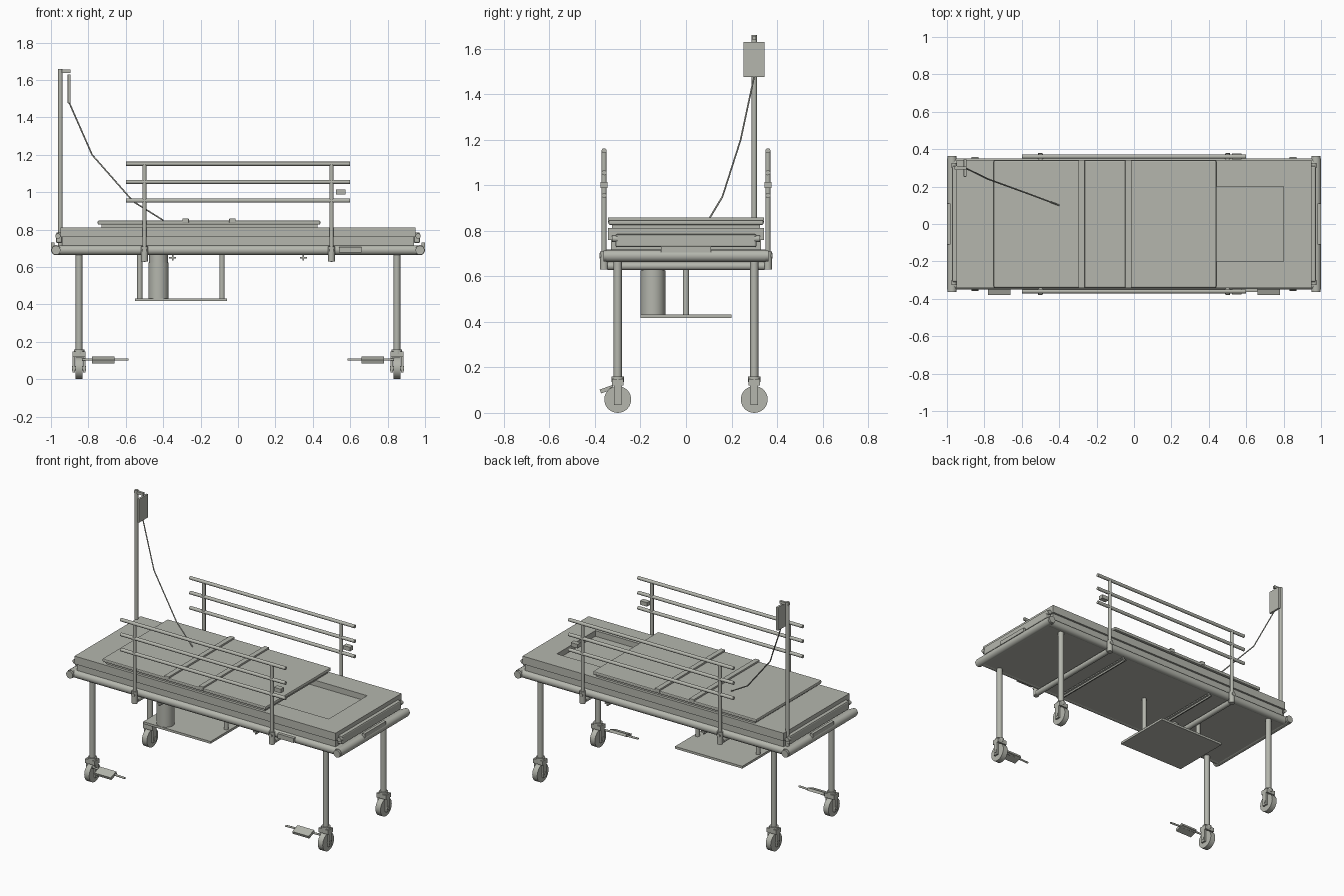
import bpy, bmesh, math
from mathutils import Vector

cube = bpy.data.objects.get("Cube")
if cube:
    bpy.data.objects.remove(cube)

grey = bpy.data.materials.new("warm_grey")
grey.use_nodes = True
COLOUR = (0.46, 0.47, 0.42, 1)
grey.diffuse_color = COLOUR
grey.node_tree.nodes["Principled BSDF"].inputs["Base Color"].default_value = COLOUR


def finish(name, bm, smooth=False, bevel=0):
    mesh = bpy.data.meshes.new(name)
    bm.to_mesh(mesh)
    bm.free()
    mesh.materials.append(grey)
    ob = bpy.data.objects.new(name, mesh)
    bpy.context.collection.objects.link(ob)
    if bevel:
        mod = ob.modifiers.new("edge", "BEVEL")
        mod.width, mod.segments = bevel, 2
    if smooth:
        bpy.ops.object.select_all(action="DESELECT")
        ob.select_set(True)
        bpy.context.view_layer.objects.active = ob
        bpy.ops.object.shade_smooth_by_angle(angle=math.radians(40))
    return ob


def cube_mesh(lo, hi):
    lo, hi = Vector(lo), Vector(hi)
    bm = bmesh.new()
    bmesh.ops.create_cube(bm, size=1)
    bmesh.ops.scale(bm, vec=hi - lo, verts=bm.verts)
    bmesh.ops.translate(bm, vec=(lo + hi) / 2, verts=bm.verts)
    return bm


def box(name, lo, hi, bevel=0):
    return finish(name, cube_mesh(lo, hi), bevel=bevel)


def tube(name, a, b, r, sides=16):
    a, b = Vector(a), Vector(b)
    bm = bmesh.new()
    bmesh.ops.create_cone(bm, cap_ends=True, segments=sides, radius1=r, radius2=r, depth=(b - a).length)
    bmesh.ops.rotate(bm, matrix=(b - a).to_track_quat("Z", "Y").to_matrix(), verts=bm.verts)
    bmesh.ops.translate(bm, vec=(a + b) / 2, verts=bm.verts)
    return finish(name, bm, smooth=True)


# Deck and side tubes
box("deck_panel", (-.97, -.33, .667), (.97, .33, .715))
for s in (-1, 1):
    tube("side_tube", (-.97, s * .325, .69), (.97, s * .325, .69), .026)

# End tubes, grips and bumpers
for s in (-1, 1):
    tube("end_tube", (s * .973, -.35, .69), (s * .973, .35, .69), .027)
    for t in (-1, 1):
        tube("end_cap", (s * .973, t * .335, .69), (s * .973, t * .363, .69), .024)
        tube("bumper_cap", (s * .963, t * .30, .765), (s * .963, t * .325, .765), .014)
    box("end_grip", (min(s * .98, s), -.11, .705), (max(s * .98, s), .11, .732))
    x = sorted((s * .94, s * .973))
    box("end_bumper", (x[0], -.31, .728), (x[1], .31, .785), .008)

# Mattress, with a shallow recess at the foot end
box("mattress_base", (-.94, -.33, .715), (.94, .33, .765))
bm = cube_mesh((-.95, -.343, .76), (.95, .343, .812))
bm.normal_update()
top = max(bm.faces, key=lambda f: f.calc_center_median().z)
bmesh.ops.inset_region(bm, faces=[top], thickness=.1)
for v in top.verts:
    v.co.x = .8 if v.co.x > 0 else .3
    v.co.y = math.copysign(.2, v.co.y)
floor = bmesh.ops.extrude_discrete_faces(bm, faces=[top])["faces"]
bmesh.ops.translate(bm, vec=(0, 0, -.037), verts=floor[0].verts)
finish("mattress", bm)

# Blanket pad and straps
box("blanket_base", (-.73, -.325, .81), (.425, .325, .83))
box("blanket", (-.75, -.34, .826), (.44, .34, .848), .006)
for x in (-.28, -.03):
    box("strap", (x - .017, -.343, .835), (x + .017, .343, .859), .003)

# Side guard rails
for s in (-1, 1):
    y = s * .36
    for z in (.955, 1.055, 1.152):
        tube("guard_rail", (-.6, y, z), (.6, y, z), .011)
    for x in (-.5, .5):
        tube("guard_post", (x, y, .64), (x, y, 1.15), .011)
        tube("guard_clamp", (x, y, .63), (x, y, .71), .018)
        tube("clamp_pin", (x, y - .02, .69), (x, y + .02, .69), .012)
    box("guard_latch", (.525, y - .016, .988), (.575, y + .016, 1.014))
box("frame_handle", (.54, -.363, .678), (.66, -.34, .708))

# Crossbars beneath the deck
for x in (-.5, .5):
    tube("crossbar", (x, -.345, .645), (x, .345, .645), .018)
for x in (-.35, .35):
    box("thin_crossbar", (x - .018, -.32, .646), (x + .018, .32, .654))
    box("thin_crossbar_web", (x - .004, -.32, .635), (x + .004, .32, .667))

# Legs and castors
for sx in (-1, 1):
    for sy in (-1, 1):
        x, y = sx * .85, sy * .3
        tube("leg", (x, y, .14), (x, y, .68), .018)
        tube("castor_collar", (x, y, .135), (x, y, .16), .028)
        box("fork_top", (x - .034, y - .026, .12), (x + .034, y + .026, .148))
        for t in (-1, 1):
            c = x + t * .028
            box("fork_arm", (c - .006, y - .016, .035), (c + .006, y + .016, .14))
        tube("axle", (x - .038, y, .059), (x + .038, y, .059), .012)
        tube("wheel", (x - .018, y, .059), (x + .018, y, .059), .059, 32)

# Brake pedals on the front side
for s in (-1, 1):
    tube("pedal_rod", (s * .83, -.325, .105), (s * .585, -.34, .105), .006, 12)
    tube("pedal_link", (s * .83, -.30, .11), (s * .83, -.33, .105), .007, 12)
    plate = box("pedal_plate", (-.06, -.03, -.009), (.06, .03, .009))
    plate.location = (s * .72, -.348, .104)
    plate.rotation_euler.x = math.radians(20)

# Lower shelf with gas cylinder
box("shelf", (-.55, -.2, .418), (-.06, .2, .433))
for x in (-.525, -.085):
    tube("shelf_hanger", (x, 0, .425), (x, 0, .67), .014)
tube("gas_cylinder", (-.425, -.145, .43), (-.425, -.145, .625), .054, 32)
tube("cylinder_neck", (-.425, -.145, .62), (-.425, -.145, .665), .05, 32)

# Drip pole, bag and line
tube("drip_pole", (-.95, .3, .69), (-.95, .3, 1.66), .012)
box("drip_arm", (-.96, .292, 1.638), (-.895, .308, 1.655))
box("drip_bag", (-.911, .252, 1.475), (-.896, .345, 1.63), .003)
curve = bpy.data.curves.new("drip_line", "CURVE")
curve.dimensions = "3D"
curve.bevel_depth = .004
curve.bevel_resolution = 1
curve.use_fill_caps = True
points = [(-.903, .3, 1.48), (-.78, .24, 1.2), (-.56, .16, .95), (-.4, .1, .85)]
spline = curve.splines.new("POLY")
spline.points.add(len(points) - 1)
for p, co in zip(spline.points, points):
    p.co = (*co, 1)
curve.materials.append(grey)
bpy.context.collection.objects.link(bpy.data.objects.new("drip_line", curve))
